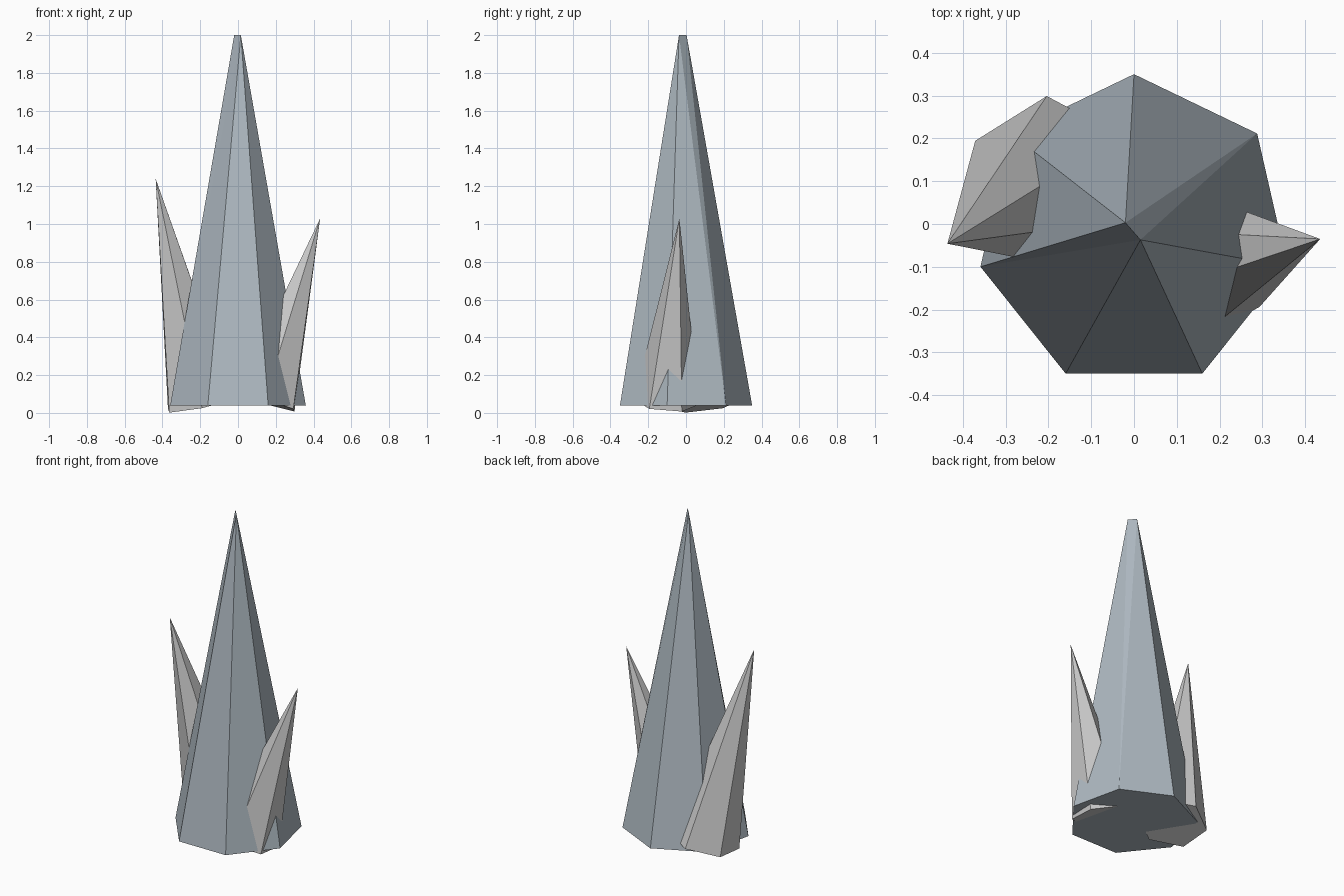
import bpy, math
from mathutils import Vector

if "Cube" in bpy.data.objects:
    bpy.data.objects.remove(bpy.data.objects["Cube"])


def material(name, rgb):
    m = bpy.data.materials.new(name)
    m.diffuse_color = (*rgb, 1)
    m.use_nodes = True
    m.node_tree.nodes["Principled BSDF"].inputs["Base Color"].default_value = m.diffuse_color
    return m


def make_object(name, verts, faces, mat):
    mesh = bpy.data.meshes.new(name)
    mesh.from_pydata(verts, [], faces)
    mesh.materials.append(mat)
    ob = bpy.data.objects.new(name, mesh)
    bpy.context.collection.objects.link(ob)
    return ob


def ring(sides, radius, centre, start, axis=Vector((0, 0, 1))):
    # polygon seen from above, lying in the plane square to the axis
    pts = []
    for i in range(sides):
        a = math.radians(start) + 2 * math.pi * i / sides
        dx, dy = radius * math.cos(a), radius * math.sin(a)
        dz = -(axis.x * dx + axis.y * dy) / axis.z
        pts.append(Vector(centre) + Vector((dx, dy, dz)))
    return pts


def shard(name, radius, centre, apex, start, mat):
    axis = Vector(apex) - Vector(centre)
    n = 6
    verts = ring(n, radius, centre, start, axis) + [Vector(apex)]
    faces = [(i, (i + 1) % n, n) for i in range(n)] + [tuple(reversed(range(n)))]
    return make_object(name, verts, faces, mat)


blue_grey = material("blue_grey", (0.42, 0.48, 0.53))
grey = material("pale_grey", (0.53, 0.55, 0.54))

# Main spire: seven-sided base rising to a short chisel ridge
base = ring(7, 0.368, (0, -0.018, 0.04), 90)
A, B = 7, 8
verts = base + [Vector((-0.02, 0.003, 2)), Vector((0.015, -0.037, 2))]
faces = [tuple(reversed(range(7)))]
faces += [(0, 1, A), (1, 2, A), (2, A, B), (2, 3, B), (3, 4, B), (4, 5, B), (5, 6, B), (6, A, B), (6, 0, A)]
faces = [(6, 5, 4, 3, 2, 1, 0),
         (0, 1, A), (1, 2, A),                       # back left sides
         (2, B, A), (2, 3, B),                       # left front side
         (3, 4, B), (4, 5, B), (5, 6, B),            # front and right sides
         (6, A, B), (6, 0, A)]                       # back right side
make_object("main_spire", verts, faces, blue_grey)

# Side shards: leaning six-sided points growing out of the spire
shard("left_shard", 0.197, (-0.197, 0.102, 0.048), (-0.436, -0.046, 1.24), 92, grey)
shard("right_shard", 0.172, (0.147, -0.103, 0.058), (0.435, -0.035, 1.03), 88, grey)
